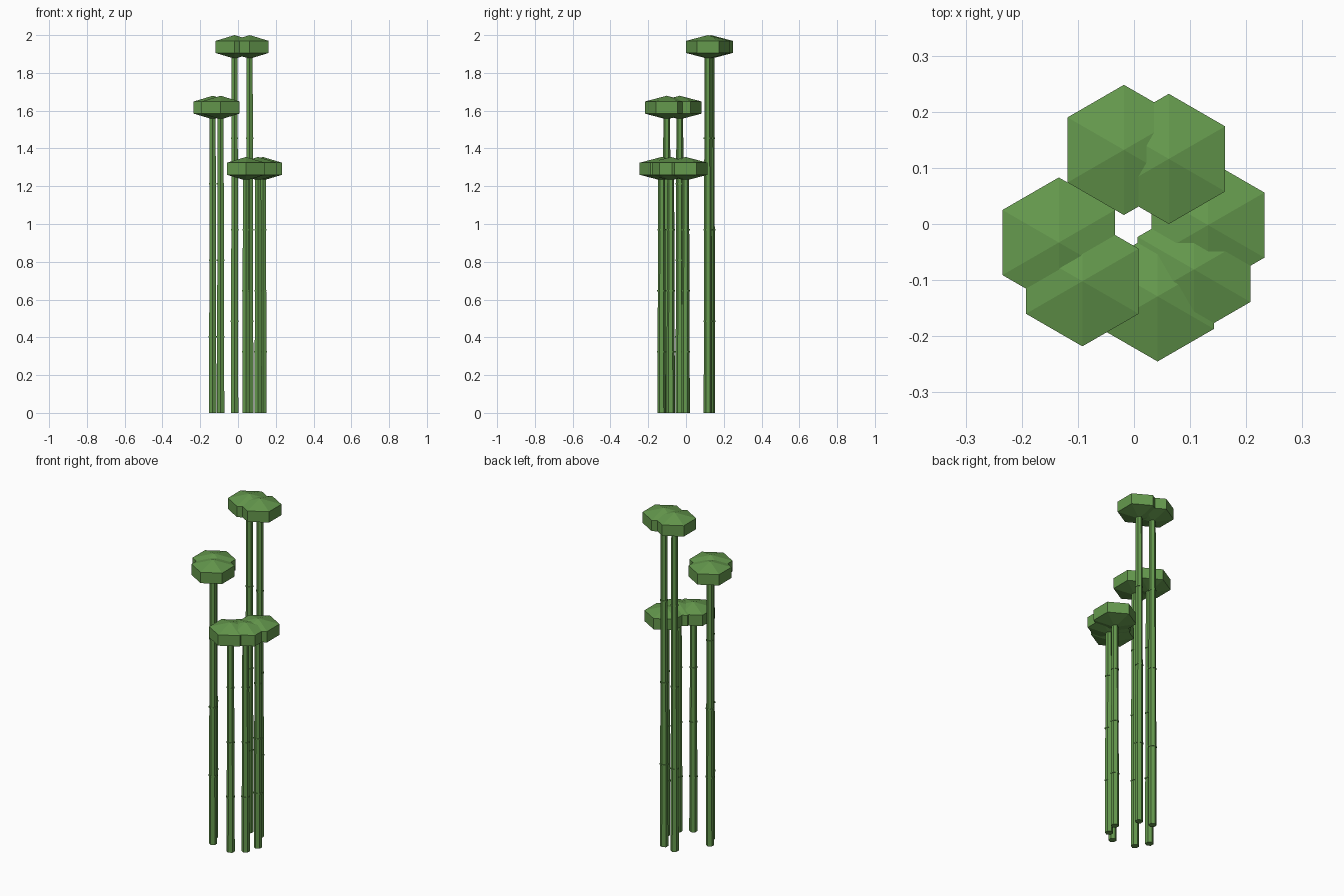
import bpy, bmesh, math

cube = bpy.data.objects.get("Cube")
if cube:
    bpy.data.objects.remove(cube, do_unlink=True)

SIDES = 6


def material(name, rgb):
    mat = bpy.data.materials.new(name)
    mat.use_nodes = True
    mat.diffuse_color = (*rgb, 1)
    mat.node_tree.nodes["Principled BSDF"].inputs["Base Color"].default_value = (*rgb, 1)
    return mat


green = material("bamboo green", (0.13, 0.32, 0.075))


def lathe(name, profile, x, y, closed=False):
    """Spin (radius, height) points into a flat-faced hexagonal solid with corners on the y axis."""
    bm = bmesh.new()
    rings = []
    for r, z in profile:
        if r == 0:
            rings.append([bm.verts.new((0, 0, z))] * SIDES)
        else:
            angles = [math.pi / 2 + math.tau * i / SIDES for i in range(SIDES)]
            rings.append([bm.verts.new((r * math.cos(a), r * math.sin(a), z)) for a in angles])
    pairs = list(zip(rings, rings[1:]))
    if closed:
        pairs.append((rings[-1], rings[0]))
    for low, high in pairs:
        for i in range(SIDES):
            j = (i + 1) % SIDES
            corners = dict.fromkeys((low[i], low[j], high[j], high[i]))
            bm.faces.new(list(corners))
    bmesh.ops.recalc_face_normals(bm, faces=bm.faces)
    mesh = bpy.data.meshes.new(name)
    bm.to_mesh(mesh)
    bm.free()
    mesh.materials.append(green)
    obj = bpy.data.objects.new(name, mesh)
    obj.location = (x, y, 0)
    bpy.context.collection.objects.link(obj)
    return obj


def bamboo(index, x, y, height):
    base, tip = 0.0225, 0.018
    # Tapered stalk
    lathe(f"stalk_{index}", [(0, 0), (base, 0), (tip, height), (0, height)], x, y)
    # Joint rings at each quarter of the stalk
    for k in (1, 2, 3):
        z = height * k / 4
        r = base + (tip - base) * k / 4
        ring = [(r - 0.002, z - 0.004), (r + 0.003, z - 0.004),
                (r + 0.003, z + 0.004), (r - 0.002, z + 0.004)]
        lathe(f"joint_{index}_{k}", ring, x, y, closed=True)
    # Flattened leaf crown
    crown = [(0, -0.0625), (0.116, -0.032), (0.116, 0.032), (0, 0.0625)]
    lathe(f"leaf_crown_{index}", [(r, height + z) for r, z in crown], x, y)


# Clump of seven stalks in three height groups
TALL, MIDDLE, SHORT = 1.9375, 1.6165, 1.2925
clump = [
    (-0.018, 0.132, TALL), (0.062, 0.116, TALL),
    (-0.134, -0.033, MIDDLE), (-0.092, -0.102, MIDDLE),
    (0.042, -0.129, SHORT), (0.107, -0.081, SHORT), (0.132, -0.002, SHORT),
]
for n, (x, y, h) in enumerate(clump, 1):
    bamboo(n, x, y, h)
